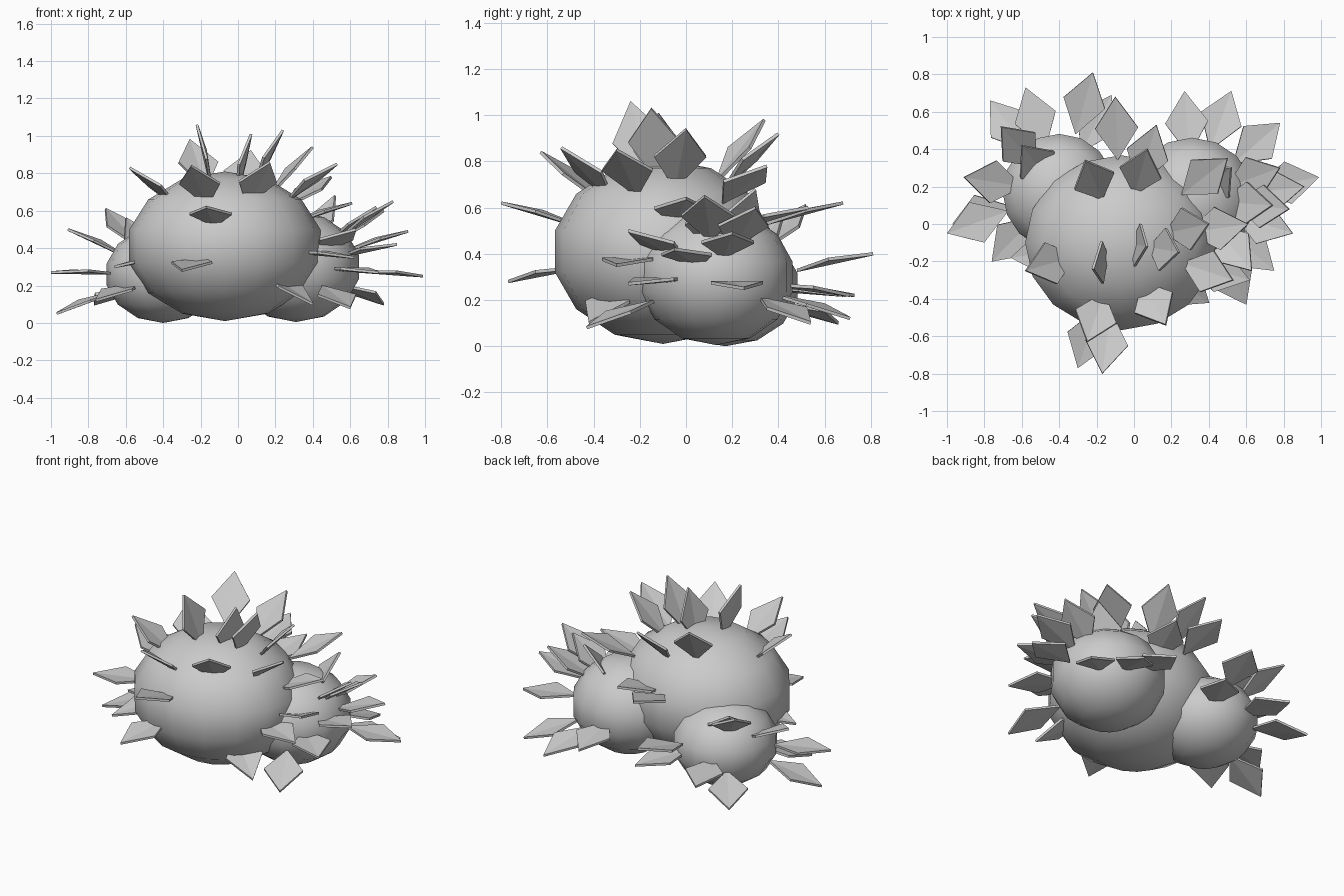
import bpy, bmesh, math
from mathutils import Vector

if "Cube" in bpy.data.objects:
    bpy.data.objects.remove(bpy.data.objects["Cube"])

grey = bpy.data.materials.new("foliage grey")
grey.diffuse_color = (0.6, 0.6, 0.6, 1)
grey.use_nodes = True
grey.node_tree.nodes["Principled BSDF"].inputs["Base Color"].default_value = grey.diffuse_color

# name: (centre, radii, tips of the leaves growing out of that clump)
# an optional fourth tip value rolls the leaf about its own axis
CLUMPS = {
    "main": ((-0.07, -0.1, 0.41), (0.525, 0.48, 0.4), [
        (-0.17, -0.8, 0.62), (-0.3, -0.77, 0.28), (-0.22, -0.24, 1.06, -0.75),
        (-0.26, 0.34, 0.98), (0.07, 0.4, 0.92), (0.24, -0.15, 1.03),
        (0.07, -0.12, 1.01), (0.4, 0.0, 0.94), (0.17, -0.54, 0.86),
        (-0.25, -0.63, 0.84), (-0.58, -0.25, 0.83), (0.53, -0.3, 0.85),
        (-0.1, 0.68, 0.62), (0.12, 0.53, 0.6), (0.62, -0.3, 0.35),
        (0.4, -0.42, 0.1), (0.61, 0.0, 0.64), (0.5, 0.35, 0.78),
        (-0.66, -0.18, 0.3)]),
    "right": ((0.31, 0.13, 0.3), (0.345, 0.34, 0.295), [
        (0.99, 0.25, 0.25), (0.91, 0.2, 0.49), (0.83, 0.08, 0.65),
        (0.85, -0.05, 0.42), (0.78, 0.54, 0.1), (0.27, 0.71, 0.22),
        (0.52, 0.71, 0.12), (0.6, -0.43, 0.08), (0.52, 0.3, 0.68),
        (0.78, 0.3, 0.6), (0.75, -0.25, 0.27), (0.63, -0.25, 0.5),
        (0.74, 0.1, 0.62)]),
    "left": ((-0.4, 0.17, 0.26), (0.31, 0.32, 0.26), [
        (-0.22, 0.81, 0.4), (-0.77, 0.66, 0.1), (-0.58, 0.73, 0.22),
        (-0.71, 0.52, 0.61), (-0.6, 0.42, 0.56), (-0.91, 0.25, 0.5),
        (-1.0, -0.05, 0.27), (-0.97, 0.0, 0.05), (-0.76, -0.2, 0.12),
        (-0.12, 0.69, 0.22)]),
}


def finish(bm, name, smooth):
    bmesh.ops.recalc_face_normals(bm, faces=bm.faces)
    me = bpy.data.meshes.new(name)
    bm.to_mesh(me)
    bm.free()
    me.materials.append(grey)
    for p in me.polygons:
        p.use_smooth = smooth
    ob = bpy.data.objects.new(name, me)
    bpy.context.collection.objects.link(ob)


def add_leaf(bm, tip, centre, roll=0.0, length=0.35, half=0.115, thick=0.007):
    # folded kite-shaped plate pointing away from the clump
    tip = Vector(tip)
    d = (tip - Vector(centre)).normalized()
    side = Vector((0, 0, 1)).cross(d).normalized()
    up = d.cross(side)
    side, up = (side * math.cos(roll) + up * math.sin(roll),
                up * math.cos(roll) - side * math.sin(roll))
    base = tip - d * length
    mid = tip - d * 0.17
    outline = [base, mid + side * half + up * 0.012, tip,
               mid - side * half + up * 0.012]
    top = [bm.verts.new(p + up * thick) for p in outline]
    low = [bm.verts.new(p - up * thick) for p in outline]
    for a, b, c in ((0, 1, 2), (0, 2, 3)):
        bm.faces.new((top[a], top[b], top[c]))
        bm.faces.new((low[c], low[b], low[a]))
    for i in range(4):
        j = (i + 1) % 4
        bm.faces.new((top[i], low[i], low[j], top[j]))


for name, (centre, radii, tips) in CLUMPS.items():
    # rounded clump body
    bm = bmesh.new()
    bmesh.ops.create_uvsphere(bm, u_segments=16, v_segments=7, radius=1.0)
    for v in bm.verts:
        v.co = Vector(centre) + Vector([v.co[i] * radii[i] for i in range(3)])
    finish(bm, name + "_clump", True)
    # leaves of the clump
    bm = bmesh.new()
    for tip in tips:
        add_leaf(bm, tip[:3], centre, *tip[3:])
    finish(bm, name + "_leaves", False)
